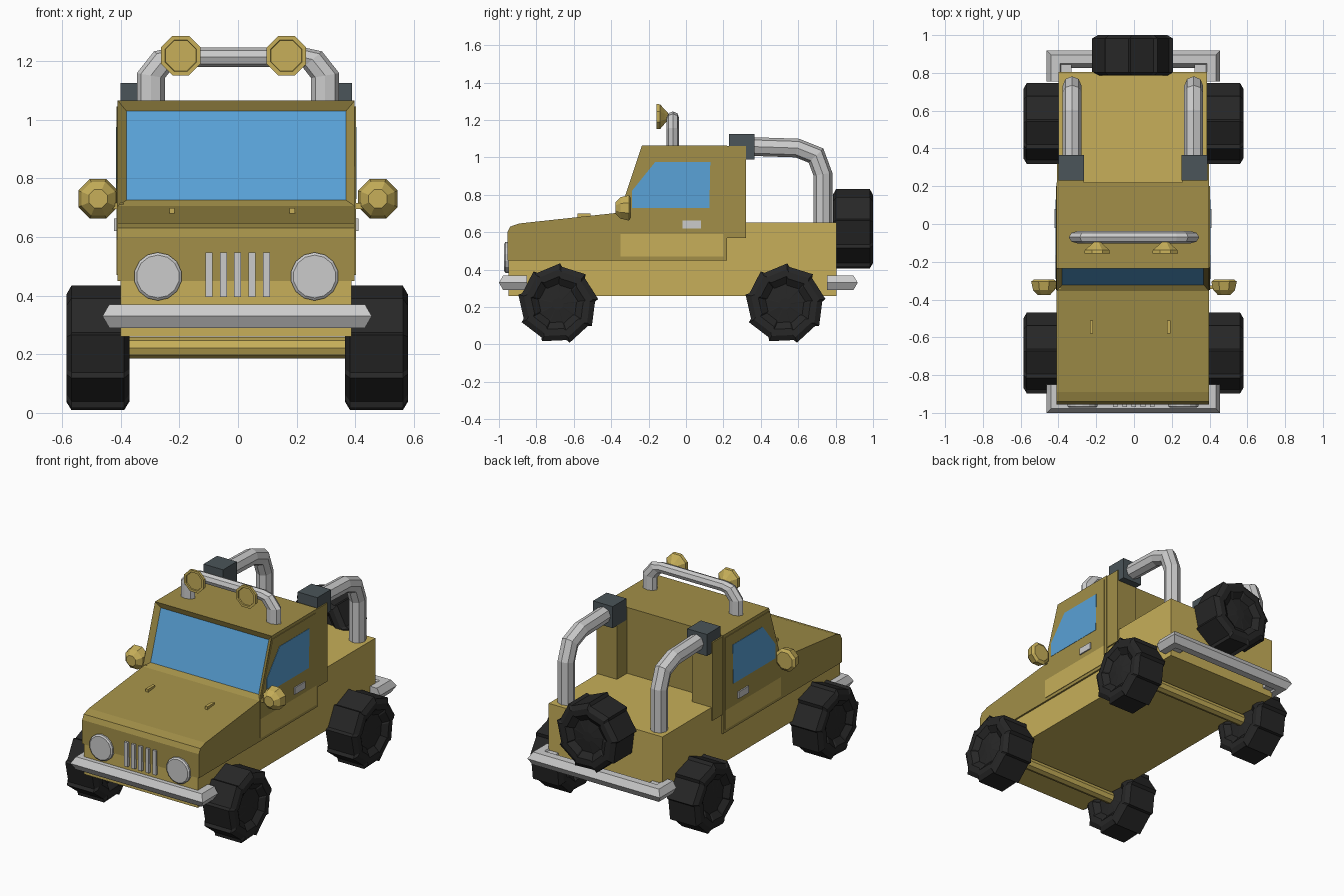
import bpy, bmesh, math
from mathutils import Vector, Matrix

if "Cube" in bpy.data.objects:
    bpy.data.objects.remove(bpy.data.objects["Cube"])

OX = -0.006  # body sits slightly off the centre line


def mat(name, r, g, b):
    m = bpy.data.materials.new(name)
    m.diffuse_color = (r, g, b, 1)
    m.use_nodes = True
    m.node_tree.nodes["Principled BSDF"].inputs["Base Color"].default_value = m.diffuse_color
    return m


LIGHT = mat("light_yellow", 0.57, 0.43, 0.10)
DARK = mat("dark_yellow", 0.36, 0.275, 0.065)
GLASS = mat("glass", 0.10, 0.36, 0.68)
RUBBER = mat("rubber", 0.02, 0.02, 0.02)
CLAMP = mat("clamp", 0.07, 0.09, 0.10)


def finish(name, bm, *mats):
    bmesh.ops.recalc_face_normals(bm, faces=bm.faces)
    me = bpy.data.meshes.new(name)
    bm.to_mesh(me)
    bm.free()
    for m in mats:
        if m:
            me.materials.append(m)
    ob = bpy.data.objects.new(name, me)
    bpy.context.collection.objects.link(ob)
    return ob


def loft_bm(rings):
    bm = bmesh.new()
    vs = [[bm.verts.new(p) for p in r] for r in rings]
    n = len(vs[0])
    for a, b in zip(vs, vs[1:]):
        for i in range(n):
            j = (i + 1) % n
            bm.faces.new((a[i], a[j], b[j], b[i]))
    bm.faces.new(vs[0])
    bm.faces.new(vs[-1])
    bmesh.ops.recalc_face_normals(bm, faces=bm.faces)
    return bm


def loft(name, rings, m=None):
    return finish(name, loft_bm(rings), m)


def box(name, x0, x1, y0, y1, z0, z1, m=None):
    return loft(name, [[(x0, y0, z), (x1, y0, z), (x1, y1, z), (x0, y1, z)] for z in (z0, z1)], m)


def plate(name, pts, x0, x1, m=None):
    """Side profile (y, z) extruded along x."""
    return loft(name, [[(x, y, z) for y, z in pts] for x in (x0, x1)], m)


def lathe_y(name, c, prof, n, m=None):
    """Rings of (y offset, radius) about an axis along y."""
    c = Vector(c)
    ang = [(i + 0.5) * math.tau / n for i in range(n)]
    return loft(name, [[c + Vector((r * math.cos(a), y, r * math.sin(a))) for a in ang]
                       for y, r in prof], m)


def tube(name, path, normal, r, n=8, m=None, sx=1.0):
    """Mitred pipe along a planar path; sx stretches it along x."""
    p = [Vector(q) for q in path]
    nrm = Vector(normal)
    rings = []
    for i, q in enumerate(p):
        a = (q - p[i - 1]).normalized() if i else (p[1] - q).normalized()
        b = (p[i + 1] - q).normalized() if i < len(p) - 1 else a
        t = (a + b).normalized()
        side = nrm.cross(t) / max(t.dot(a), 0.4)
        rings.append([q + r * (side * math.cos(k * math.tau / n) + nrm * math.sin(k * math.tau / n))
                      for k in range(n)])
    ob = loft(name, rings, m)
    ob.data.transform(Matrix.Diagonal((sx, 1, 1, 1)))
    return ob


def tyre(name, loc, rot=None):
    n = 9
    outline = []
    for i in range(n):
        a = i * math.tau / n + 0.12
        outline += [(a, 0.217), (a + math.tau / n - 0.06, 0.199)]
    half = [(0.088, 0.15), (0.08, 0.5), (0.1075, 0.68), (0.1075, 0.86), (0.09, 1.0)]
    prof = [(-x, s) for x, s in half] + [(x, s) for x, s in reversed(half)]
    ob = loft(name, [[(x, s * r * math.cos(a), s * r * math.sin(a)) for a, r in outline]
                     for x, s in prof], RUBBER)
    if rot:
        ob.data.transform(rot)
    ob.location = loc


# Lower body with raised bed
plate("lower_body", [(-0.95, 0.26), (0.805, 0.26), (0.805, 0.652), (0.2, 0.652), (0.2, 0.455), (-0.95, 0.455)],
      OX - 0.395, OX + 0.393, LIGHT)

# Hood and cabin with recessed windscreen
prof = [(-0.955, 0.45), (-0.955, 0.60), (-0.94, 0.63), (-0.89, 0.647), (-0.355, 0.705),
        (-0.235, 1.065), (0.22, 1.065), (0.22, 0.45)]
bm = loft_bm([[(x, y, z) for y, z in prof] for x in (OX - 0.404, OX + 0.404)])
screen = [f for f in bm.faces if f.normal.y < -0.5 and f.calc_center_median().z > 0.8]
bmesh.ops.inset_region(bm, faces=screen, thickness=0.042, depth=-0.025)
screen[0].material_index = 1
finish("hood_and_cabin", bm, DARK, GLASS)

for s, side in ((-1, "left"), (1, "right")):
    # Cabin rear pillars and roll bars
    x0, x1 = sorted((OX + s * 0.26, OX + s * 0.402))
    box(side + "_rear_pillar", x0, x1, 0.21, 0.32, 0.57, 1.06, DARK)
    x0, x1 = sorted((OX + s * 0.258, OX + s * 0.394))
    box(side + "_roll_bar_clamp", x0, x1, 0.23, 0.365, 0.99, 1.125, CLAMP)
    bx = OX + s * 0.322
    tube(side + "_roll_bar", [(bx, 0.3, 1.06), (bx, 0.595, 1.05), (bx, 0.695, 1.01),
                              (bx, 0.732, 0.91), (bx, 0.732, 0.64)], (1, 0, 0), 0.05)
    # Door, window and handle
    f = OX + s * 0.40
    plate(side + "_door", [(-0.35, 0.59), (-0.35, 0.71), (-0.23, 1.045), (0.2, 1.045), (0.2, 0.59)],
          f, f + s * 0.008, DARK)
    plate(side + "_door_sill", [(-0.35, 0.47), (-0.35, 0.59), (0.2, 0.59), (0.2, 0.47)],
          f, f + s * 0.008, LIGHT)
    plate(side + "_window", [(-0.29, 0.73), (-0.29, 0.82), (-0.165, 0.975), (0.13, 0.975), (0.125, 0.73)],
          f, f + s * 0.010, GLASS)
    x0, x1 = sorted((f, f + s * 0.016))
    box(side + "_door_handle", x0, x1, -0.02, 0.08, 0.62, 0.662)
    # Wing mirror
    lathe_y(side + "_mirror", (s * 0.477, 0, 0.73),
            [(-0.377, 0.034), (-0.35, 0.062), (-0.305, 0.073), (-0.293, 0.055)], 8, LIGHT)
    x0, x1 = sorted((s * 0.39, s * 0.46))
    box(side + "_mirror_arm", x0, x1, -0.345, -0.325, 0.695, 0.715, LIGHT)
    # Headlight, washer nozzle, roof lamp
    lathe_y(side + "_headlight", (OX + s * 0.267, 0, 0.465),
            [(-0.94, 0.082), (-0.965, 0.082), (-0.972, 0.073)], 14)
    wx = -0.02 + s * 0.205
    box(side + "_washer_nozzle", wx - 0.009, wx + 0.009, -0.58, -0.51, 0.67, 0.699, LIGHT)
    lathe_y(side + "_roof_lamp", (-0.015 + s * 0.18, 0, 1.218),
            [(-0.15, 0.056), (-0.157, 0.058), (-0.157, 0.073), (-0.138, 0.071), (-0.115, 0.042), (-0.095, 0.02)],
            8, LIGHT)
    # Wheels
    for y, end in ((-0.685, "front"), (0.53, "rear")):
        tyre(f"{side}_{end}_wheel", (-0.003 + s * 0.475, y, 0.217))

# Roof lamp bar
hx = 0.205
tube("roof_lamp_bar", [(-hx, -0.07, 1.05), (-hx, -0.07, 1.15), (-hx + 0.03, -0.07, 1.205), (-hx + 0.055, -0.07, 1.213),
                       (hx - 0.055, -0.07, 1.213), (hx - 0.03, -0.07, 1.205), (hx, -0.07, 1.15), (hx, -0.07, 1.05)],
     (0, 1, 0), 0.033, sx=1.45)

# Grille bars
for i in range(5):
    x = -0.001 + (i - 2) * 0.0487
    box(f"grille_bar_{i + 1}", x - 0.012, x + 0.012, -0.968, -0.94, 0.395, 0.547)

# Bumpers with mounts, and axles
for y, back, ay, end in ((-0.954, -0.85, -0.685, "front"), (0.872, 0.755, 0.53, "rear")):
    tube(end + "_bumper", [(OX - 0.41, back, 0.33), (OX - 0.41, y, 0.33), (OX + 0.416, y, 0.33),
                           (OX + 0.416, back, 0.33)], (0, 0, 1), 0.046, 6)
    y0, y1 = sorted((y, back))
    for s in (-1, 1):
        x0, x1 = sorted((OX + s * 0.325, OX + s * 0.41))
        box(f"{end}_bumper_mount_{'left' if s < 0 else 'right'}", x0, x1, y0, y1, 0.30, 0.36)
    tube(end + "_axle", [(-0.42, ay, 0.222), (0.42, ay, 0.222)], (0, 0, 1), 0.036, 8, LIGHT)

# Spare wheel
tyre("spare_wheel", (-0.006, 0.8925, 0.614), Matrix.Rotation(math.pi / 2, 4, 'Z'))
